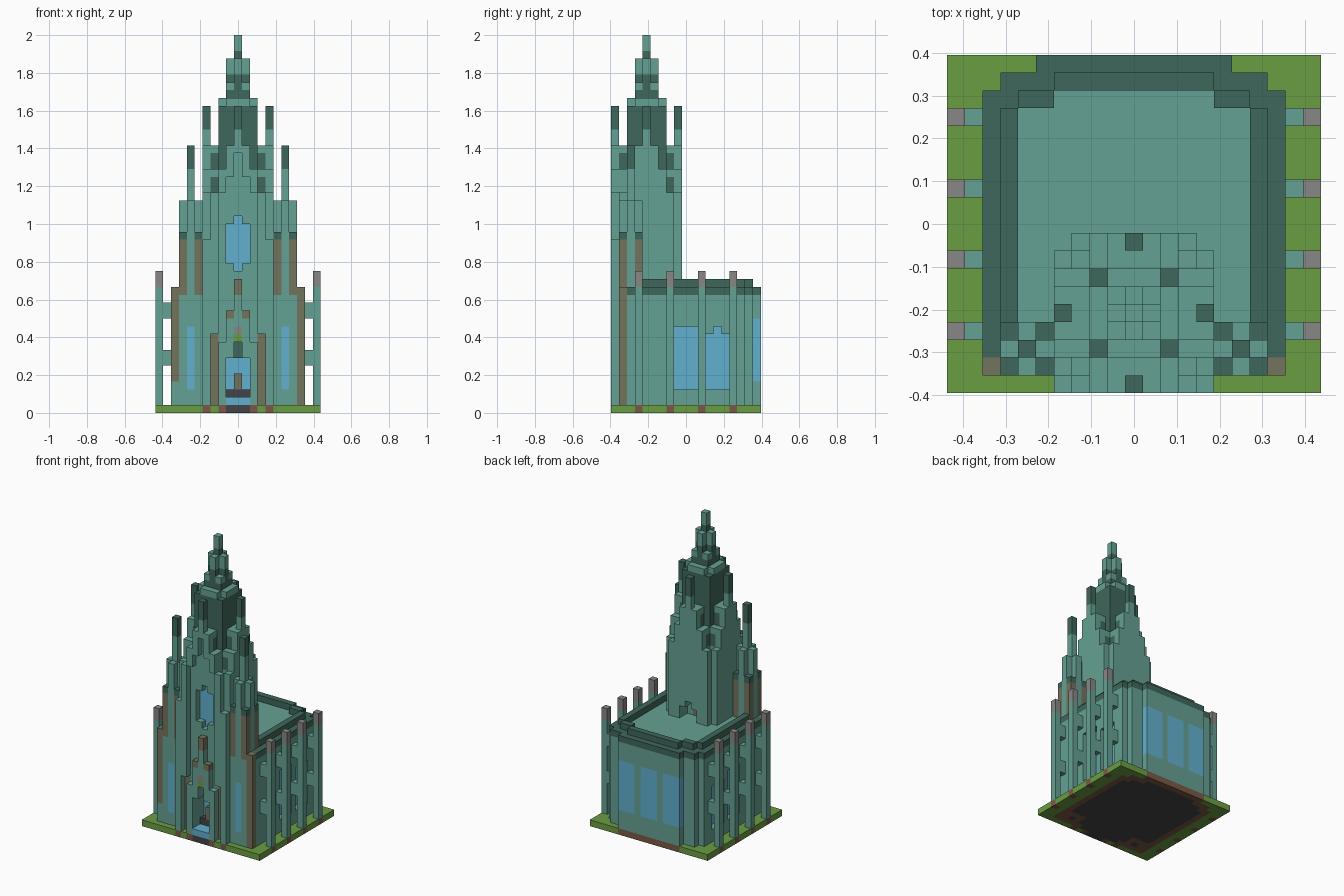
import bpy, bmesh
from mathutils import Vector

cube = bpy.data.objects.get("Cube")
if cube:
    bpy.data.objects.remove(cube, do_unlink=True)

U = 2 / 48  # size of one block
COLOURS = {
    "copper_green": (101, 161, 147), "dark_copper": (63, 103, 91),
    "grass": (107, 157, 67), "grey_stone": (135, 135, 133),
    "mossy_brown": (116, 115, 94), "earth_brown": (122, 89, 70),
    "window_blue": (98, 176, 207), "charcoal": (68, 68, 72),
}
NAMES = list(COLOURS)
TEAL, DARK, GRASS, GREY, MOSS, EARTH, BLUE, COAL = range(len(NAMES))


def material(name):
    def linear(c):
        c /= 255
        return c / 12.92 if c < 0.04 else ((c + 0.055) / 1.055) ** 2.4
    rgba = [linear(c) for c in COLOURS[name]] + [1]
    m = bpy.data.materials.new(name)
    m.use_nodes = True
    m.diffuse_color = rgba
    m.node_tree.nodes["Principled BSDF"].inputs["Base Color"].default_value = rgba
    return m


materials = [material(n) for n in NAMES]
blocks = {}


def span(v):
    return range(v[0], v[1] + 1) if isinstance(v, tuple) else (v,)


def fill(part, x, y, z, colour=None, mirror=False):
    """Fill inclusive block ranges; part None carves them away."""
    for i in span(x):
        for j in span(y):
            for k in span(z):
                for s in ((1, -1) if mirror else (1,)):
                    if part is None:
                        blocks.pop((i * s, j, k), None)
                    else:
                        blocks[i * s, j, k] = (part, colour)


def footprint(x, y):
    a = abs(x)
    apse = (a <= 8 and -7 <= y <= 7) or (a <= 7 and y == 8) or (a <= 5 and y == 9)
    return apse or (a <= 8 and y == -8) or (a <= 4 and y == -9)


def inner(x, y):
    return all(footprint(x + i, y + j) for i in (-1, 0, 1) for j in (-1, 0, 1))


# Lawn, foundation and hall
for x in range(-10, 11):
    for y in range(-9, 10):
        inside = footprint(x, y)
        ground = (COAL if inner(x, y) else EARTH) if inside else GRASS
        fill("base", x, y, 0, ground)
        if inside and y > -9:
            fill("hall", x, y, (1, 14), TEAL)
            if y > -8:
                fill("cornice", x, y, 15, TEAL if inner(x, y) else DARK)
            if y > -6 and inner(x, y) and not all(
                    inner(x + i, y + j) for i, j in ((1, 0), (-1, 0), (0, 1))):
                fill("cornice", x, y, 16, DARK)
fill("base", (5, 7), (-8, -6), 0, EARTH, True)
fill("base", 6, -7, 0, COAL, True)
fill("base", 3, -9, 0, GRASS, True)
fill("base", (-1, 1), -9, 0, COAL)

# Recessed hall windows on both sides, flush ones around the apse
for y, z in (((-1, 1), (3, 10)), ((3, 5), (3, 9)), (4, 10)):
    fill(None, 8, y, z, mirror=True)
    fill("side_windows", 7, y, z, BLUE, True)
fill("apse_windows", (-1, 1), 9, (4, 11), BLUE)
fill("apse_windows", (3, 5), 9, (4, 11), BLUE, True)

# Flying buttresses
for y in (-6, -2, 2, 6):
    fill("base", 10, y, 0, EARTH, True)
    fill("buttresses", 10, y, (1, 15), TEAL, True)
    fill("buttresses", 10, y, (16, 17), GREY, True)
    for z in (6, 12):
        fill("buttresses", 9, y, (z, z + 1), TEAL, True)

# Central tower: column heights by distance from its axis
HEIGHTS = {
    (0, 0): 48, (1, 0): 45, (1, 1): 42, (2, 0): 40, (2, 1): 40, (2, 2): 39,
    (3, 0): 34, (3, 1): 34, (3, 2): 31, (3, 3): 27,
    (4, 0): 39, (4, 1): 34, (4, 2): 31, (4, 3): 28, (4, 4): 22,
}
AXIS = -5
for x in range(-4, 5):
    for y in range(-9, 0):
        far, near = sorted((abs(x), abs(y - AXIS)), reverse=True)
        if (far, near) == (4, 4) and y > AXIS:
            continue
        top = HEIGHTS[far, near]
        fill("tower", x, y, (1, top - 1), TEAL)
        # dark drum below the battlements
        if 0 < far < 4 and near < 3:
            fill("tower", x, y, (28, top - 2), DARK)
        if (far, near) in ((2, 2), (4, 0)):
            fill("tower", x, y, (top - 3, top - 1), DARK)
fill("tower", 0, AXIS, 45, DARK)
for dx, dy in ((1, 0), (-1, 0), (0, 1), (0, -1)):
    fill("tower", dx, AXIS + dy, (43, 44), TEAL)

# Corner turrets
for x in (5, 6, 7):
    for y in (-8, -7, -6):
        offset = abs(x - 6) + abs(y + 7)
        if offset == 0:
            fill("turrets", x, y, (1, 30), TEAL, True)
            fill("turrets", x, y, (31, 33), DARK, True)
        elif offset == 1:
            fill("turrets", x, y, (1, 26), TEAL, True)
        else:
            fill("turrets", x, y, (1, 14), TEAL, True)
            fill("turrets", x, y, (15, 21), MOSS, True)
            fill("turrets", x, y, 22, DARK, True)
fill("turret_windows", 6, -8, (3, 10), BLUE, True)
fill("corner_posts", 8, -8, (1, 15), MOSS, True)
fill("corner_posts", -8, -8, (1, 3), TEAL)

# Stepped facade recess above the portal gable, with side niches
fill("tower", (-2, 2), -8, (9, 30), TEAL)
fill(None, 0, -9, (17, 32))
fill("tower", 0, -8, (31, 32), TEAL)
fill(None, 1, -9, (13, 29), mirror=True)
fill(None, 2, -9, (9, 27), mirror=True)
fill(None, 3, -9, (1, 9), mirror=True)
fill("niche_backs", 3, -8, (1, 9), MOSS, True)

# Great window, set deeper than the recess
for x, z in (((-1, 1), (19, 23)), (0, (18, 24))):
    fill(None, x, -8, z)
    fill("great_window", x, -7, z, BLUE)

# Portal gable crest and carving
fill("portal_carving", 1, -9, 12, MOSS, True)
fill("portal_carving", 0, -9, (15, 16), MOSS)
fill("portal_carving", 0, -9, 10, GREY)
fill("portal_carving", 0, -9, 9, GRASS)

# Doorway
fill(None, (-1, 1), (-9, -7), (1, 6))
fill(None, 0, (-9, -8), (7, 8))
fill("doorway", 0, -7, (7, 8), DARK)
fill("doorway", (-1, 1), (-9, -7), 1, BLUE)
fill("doorway", (-1, 1), -7, 2, COAL)
fill("doorway", 0, -7, (3, 4), MOSS)
fill("doorway", (-1, 1), -6, (3, 6), BLUE)

# Arch at the foot of the tower, facing the roof
fill(None, (-1, 1), (-2, -1), (16, 17))
fill(None, 0, (-2, -1), 18)
fill("roof_arch", 0, -3, (16, 17), MOSS)


def build(part):
    """Skin the exposed sides of all blocks of one part."""
    bm = bmesh.new()
    corners = {}
    for cell, (owner, colour) in blocks.items():
        if owner != part:
            continue
        for axis in range(3):
            for sign in (1, -1):
                step = [0, 0, 0]
                step[axis] = sign
                if tuple(c + s for c, s in zip(cell, step)) in blocks:
                    continue
                b, c = (axis + 1) % 3, (axis + 2) % 3
                ring = []
                for p, q in ((-1, -1), (1, -1), (1, 1), (-1, 1))[::sign]:
                    key = [2 * v for v in cell]
                    key[axis] += sign
                    key[b] += p
                    key[c] += q
                    key = tuple(key)
                    if key not in corners:
                        pos = Vector(key) * U / 2
                        pos.z += U / 2
                        corners[key] = bm.verts.new(pos)
                    ring.append(corners[key])
                bm.faces.new(ring).material_index = colour
    mesh = bpy.data.meshes.new(part)
    bm.to_mesh(mesh)
    bm.free()
    for m in materials:
        mesh.materials.append(m)
    bpy.context.collection.objects.link(bpy.data.objects.new(part, mesh))


for part in sorted({owner for owner, _ in blocks.values()}):
    build(part)
